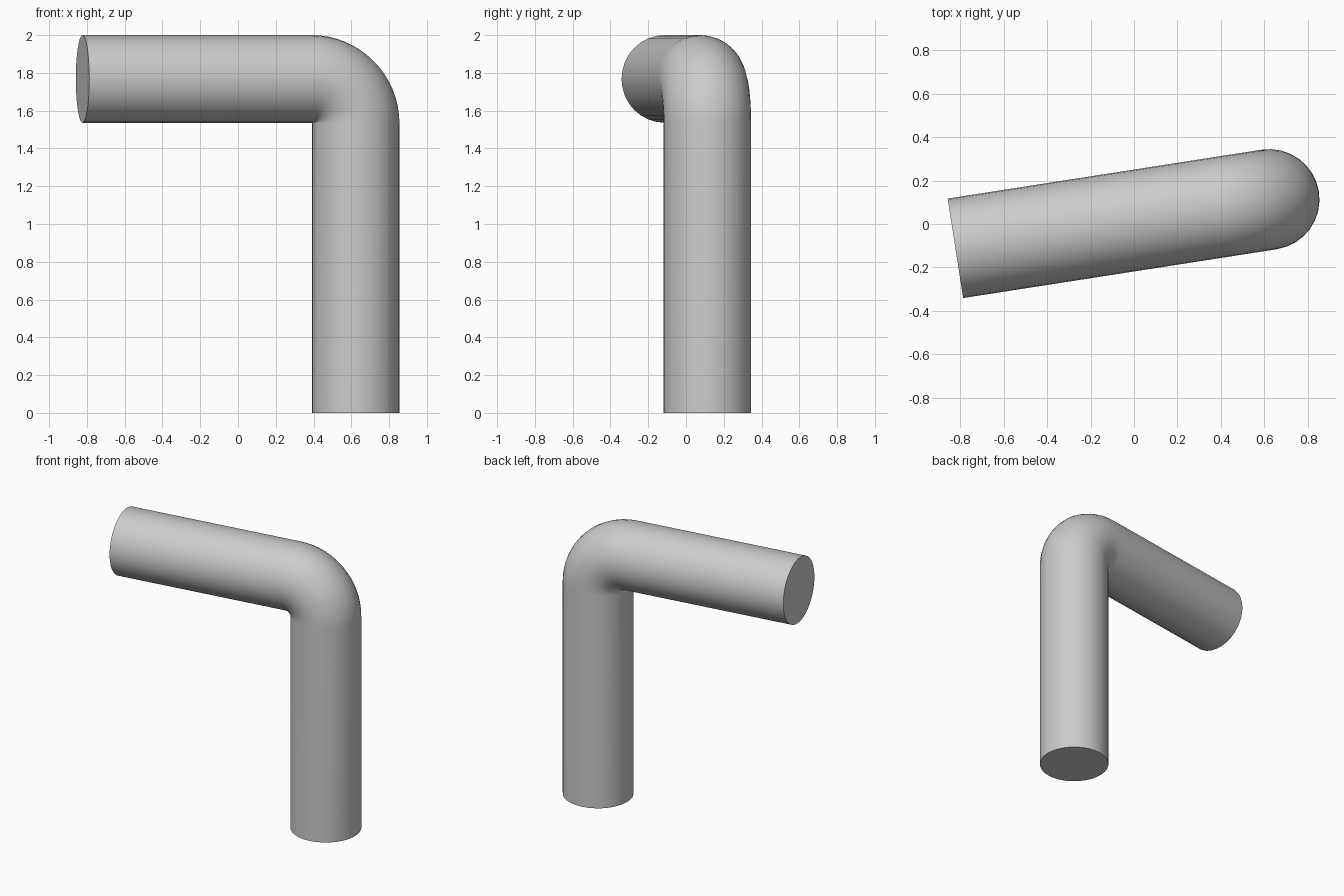
import bpy, bmesh, math
from mathutils import Vector

if "Cube" in bpy.data.objects:
    bpy.data.objects.remove(bpy.data.objects["Cube"], do_unlink=True)

RADIUS, BEND, SIDES, STEPS = 0.232, 0.236, 32, 16
foot = Vector((0.623, 0.113, 0))
arm_end = Vector((-0.823, -0.112, 1.768))

# Directions of the bend plane
up = Vector((0, 0, 1))
along = Vector((arm_end.x - foot.x, arm_end.y - foot.y, 0)).normalized()
side = up.cross(along)

# Centre line: upright, quarter-circle elbow, horizontal arm
pivot = foot + along * BEND + up * (arm_end.z - BEND)
path = [(foot, 0)]
for i in range(STEPS + 1):
    a = math.pi / 2 * i / STEPS
    path.append((pivot + BEND * (up * math.sin(a) - along * math.cos(a)), a))
path.append((arm_end, math.pi / 2))

# Sweep a circle along the centre line
bm = bmesh.new()
rings = []
for centre, a in path:
    outward = up * math.sin(a) - along * math.cos(a)
    ring = []
    for k in range(SIDES):
        t = math.tau * k / SIDES
        ring.append(bm.verts.new(centre + RADIUS * (outward * math.cos(t) + side * math.sin(t))))
    rings.append(ring)
for lower, upper in zip(rings, rings[1:]):
    for k in range(SIDES):
        n = (k + 1) % SIDES
        bm.faces.new((lower[k], lower[n], upper[n], upper[k]))

# Flat end caps
bm.faces.new(rings[0])
bm.faces.new(rings[-1])
bmesh.ops.recalc_face_normals(bm, faces=bm.faces)

mesh = bpy.data.meshes.new("bent_pipe")
bm.to_mesh(mesh)
bm.free()
pipe = bpy.data.objects.new("bent_pipe", mesh)
bpy.context.collection.objects.link(pipe)

# Plain grey material
grey = bpy.data.materials.new("light_grey")
grey.use_nodes = True
colour = (0.6, 0.6, 0.6, 1)
grey.diffuse_color = colour
for node in grey.node_tree.nodes:
    if node.type == "BSDF_PRINCIPLED":
        node.inputs["Base Color"].default_value = colour
mesh.materials.append(grey)

# Smooth walls with crisp cap edges
bpy.ops.object.select_all(action="DESELECT")
pipe.select_set(True)
bpy.context.view_layer.objects.active = pipe
bpy.ops.object.shade_smooth_by_angle(angle=math.radians(40))
